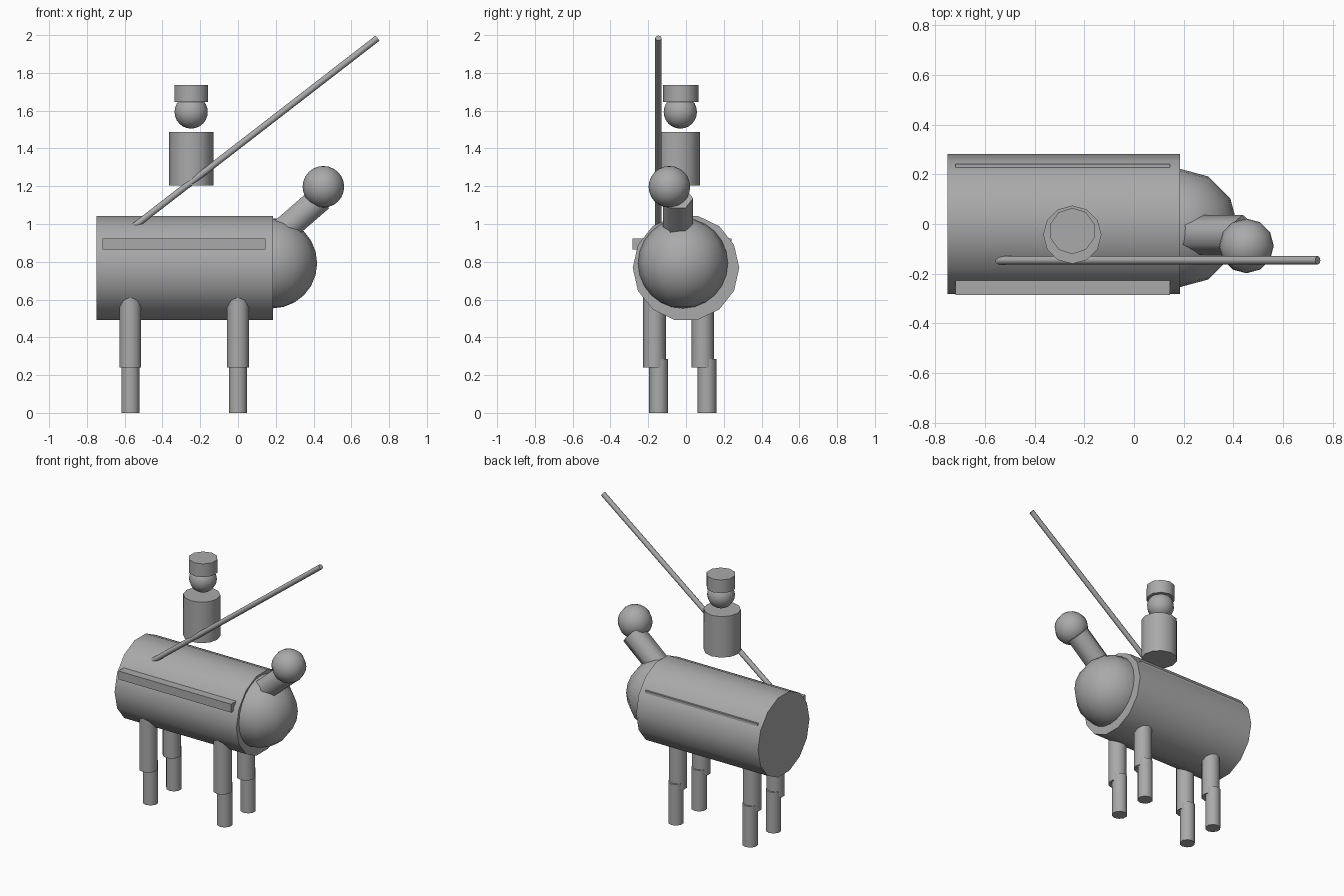
import bpy
import bmesh
import math
from mathutils import Matrix, Vector

cube = bpy.data.objects.get("Cube")
if cube:
    bpy.data.objects.remove(cube, do_unlink=True)

grey = bpy.data.materials.new("plain grey")
grey.use_nodes = True
grey.diffuse_color = (0.4, 0.4, 0.4, 1)
grey.node_tree.nodes["Principled BSDF"].inputs["Base Color"].default_value = (0.4, 0.4, 0.4, 1)


def finish(name, bm, smooth=True):
    """Turn a bmesh into a named object with the shared material."""
    mesh = bpy.data.meshes.new(name)
    bm.to_mesh(mesh)
    bm.free()
    mesh.materials.append(grey)
    obj = bpy.data.objects.new(name, mesh)
    bpy.context.collection.objects.link(obj)
    if smooth:
        bpy.ops.object.select_all(action="DESELECT")
        obj.select_set(True)
        bpy.context.view_layer.objects.active = obj
        bpy.ops.object.shade_smooth_by_angle(angle=math.radians(62))
    return obj


def rod(name, start, end, radius, sides):
    """Cylinder between two points whose axis lies in an x-z plane."""
    start, end = Vector(start), Vector(end)
    axis = (end - start).normalized()
    side = Vector((0, 1, 0))
    turn = Matrix((side.cross(axis), side, axis)).transposed().to_4x4()
    bm = bmesh.new()
    bmesh.ops.create_cone(
        bm, cap_ends=True, segments=sides, radius1=radius, radius2=radius,
        depth=(end - start).length,
        matrix=Matrix.Translation((start + end) / 2) @ turn)
    return finish(name, bm)


def ball(name, centre, radius, segments=12, rings=12):
    bm = bmesh.new()
    bmesh.ops.create_uvsphere(bm, u_segments=segments, v_segments=rings,
                              radius=radius, matrix=Matrix.Translation(centre))
    return finish(name, bm)


# Animal: barrel body, chest, neck and head
rod("body", (-0.75, 0, 0.768), (0.185, 0, 0.768), 0.282, 14)
ball("chest", (0.18, -0.016, 0.792), 0.239)
rod("neck", (0.15, -0.043, 0.887), (0.437, -0.043, 1.136), 0.08, 6)
ball("animal_head", (0.452, -0.088, 1.197), 0.11)

# Four legs, each an upper tube over a narrower lower tube
for end_name, x in (("rear", -0.57), ("front", 0.0)):
    for side_name, sign in (("right", -1), ("left", 1)):
        label = f"{end_name}_{side_name}"
        upper_y = -0.039 + sign * 0.128
        lower_y = -0.017 + sign * 0.128
        rod(f"{label}_upper_leg", (x, upper_y, 0.24), (x, upper_y, 0.66), 0.06, 10)
        rod(f"{label}_lower_leg", (x, lower_y, 0), (x, lower_y, 0.285), 0.05, 10)

# Rider: torso, head and flat cap
rod("rider_torso", (-0.248, -0.043, 1.204), (-0.248, -0.043, 1.488), 0.117, 12)
ball("rider_head", (-0.248, -0.03, 1.593), 0.088)
rod("rider_cap", (-0.248, -0.028, 1.645), (-0.248, -0.028, 1.737), 0.093, 10)

# Long pole carried beside the rider
rod("lance", (-0.57, -0.146, 0.972), (0.739, -0.146, 1.984), 0.017, 8)

# Straight bar passing through the body, showing along both flanks
bm = bmesh.new()
bmesh.ops.create_cube(
    bm, size=1,
    matrix=Matrix.Translation((-0.286, -0.022, 0.895)) @ Matrix.Diagonal((0.863, 0.525, 0.058, 1)))
finish("side_bar", bm, smooth=False)
